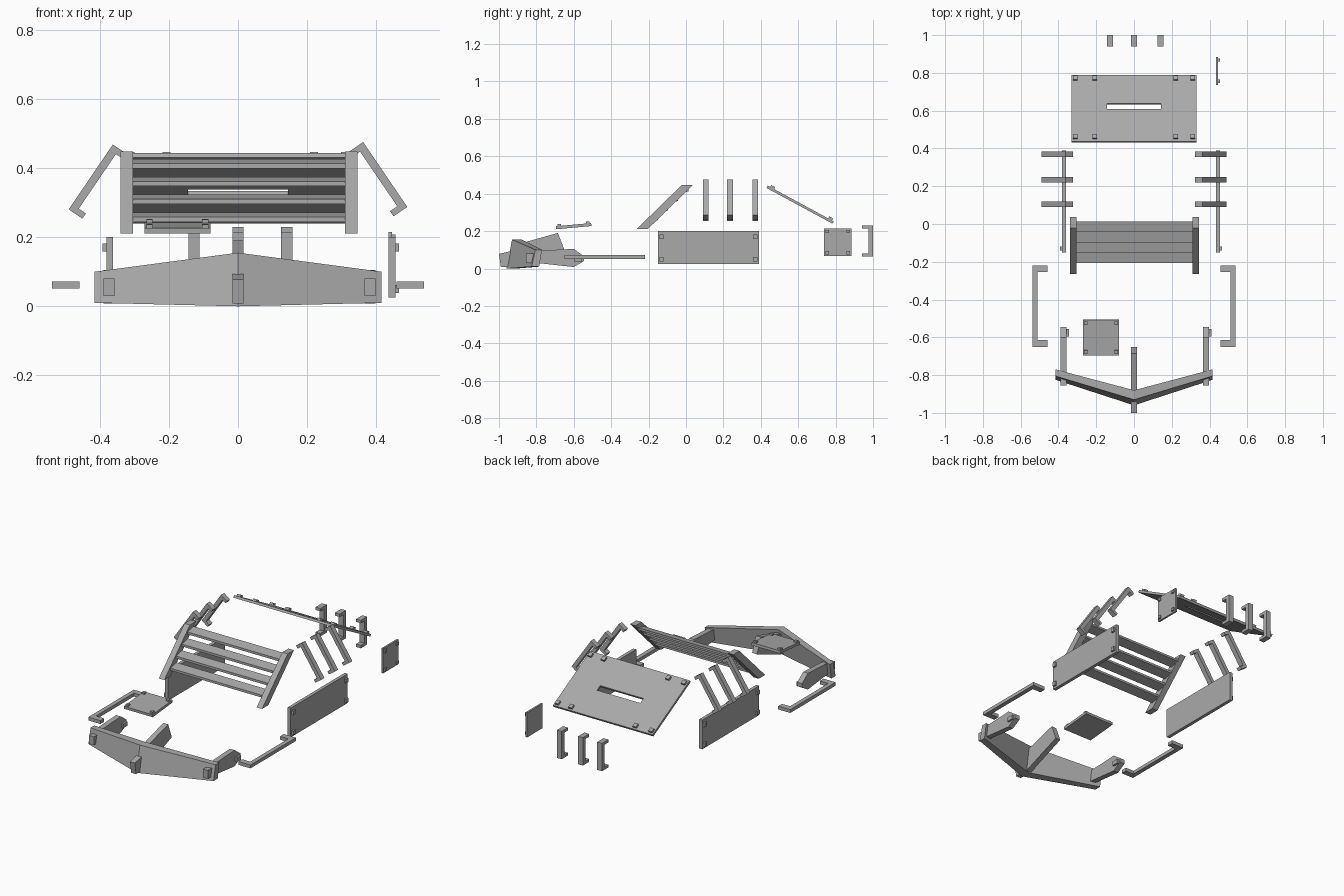
import bpy
import bmesh
import math
from mathutils import Vector

cube = bpy.data.objects.get("Cube")
if cube:
    bpy.data.objects.remove(cube)

grey = bpy.data.materials.new("primer grey")
grey.use_nodes = True
grey.diffuse_color = (0.4, 0.4, 0.4, 1)
grey.node_tree.nodes["Principled BSDF"].inputs["Base Color"].default_value = (0.4, 0.4, 0.4, 1)


def finish(name, bm):
    bmesh.ops.recalc_face_normals(bm, faces=bm.faces)
    mesh = bpy.data.meshes.new(name)
    bm.to_mesh(mesh)
    bm.free()
    mesh.materials.append(grey)
    obj = bpy.data.objects.new(name, mesh)
    bpy.context.collection.objects.link(obj)
    return obj


def loft(name, rings):
    """Solid skinned through matching rings of points, capped at both ends."""
    bm = bmesh.new()
    loops = [[bm.verts.new(p) for p in ring] for ring in rings]
    for a, b in zip(loops, loops[1:]):
        for i in range(len(a)):
            j = (i + 1) % len(a)
            bm.faces.new((a[i], a[j], b[j], b[i]))
    bm.faces.new(loops[0])
    bm.faces.new(loops[-1])
    return finish(name, bm)


def extrude(name, axis, profile, low, high):
    """Profile in the plane across the axis, extruded from low to high."""
    def place(p, d):
        point = list(p)
        point.insert("xyz".index(axis), d)
        return Vector(point)
    return loft(name, [[place(p, d) for p in profile] for d in (low, high)])


def box(name, x, y, z):
    return extrude(name, "z", [(x[0], y[0]), (x[1], y[0]), (x[1], y[1]), (x[0], y[1])], *z)


def around(c, half):
    return (c - half, c + half)


def channel(corner, along, inward, length, depth, bar, tab):
    """U-shaped outline: a straight bar with a tab at each end."""
    c, u, v = Vector(corner), Vector(along).normalized(), Vector(inward).normalized()
    steps = ((0, 0), (length, 0), (length, depth), (length - tab, depth),
             (length - tab, bar), (tab, bar), (tab, depth), (0, depth))
    return [c + u * s + v * t for s, t in steps]


# Front bumper with a V-shaped plan, hook and rear brace
end = [(-0.805, 0.10), (-0.825, 0.01), (-0.785, 0.01), (-0.77, 0.10)]
middle = [(-0.93, 0.155), (-0.96, 0.0), (-0.905, 0.0), (-0.88, 0.155)]
loft("front_bumper", [[(x, y, z) for y, z in ring]
                      for x, ring in ((-0.415, end), (0, middle), (0.415, end))])
extrude("bumper_hook", "x", [(-1, 0.078), (-0.99, 0.008), (-0.94, 0.008), (-0.93, 0.095)], -0.016, 0.016)
extrude("bumper_brace", "x", [(-0.9, 0.13), (-0.685, 0.19), (-0.65, 0.1), (-0.9, 0.005)], -0.016, 0.016)

# Bumper side arms with their front blocks and pins
arm = [(-0.80, 0.095), (-0.6, 0.105), (-0.545, 0.065), (-0.545, 0.04), (-0.6, 0.008), (-0.80, 0.03)]
for side, x in (("right", -0.373), ("left", 0.382)):
    extrude(side + "_bumper_arm", "x", arm, x - 0.016, x + 0.016)
    box(side + "_bumper_block", around(x, 0.016), (-0.855, -0.80), (0.03, 0.08))
    box(side + "_arm_pin", (x + 0.016, x + 0.028), (-0.595, -0.555), (0.035, 0.06))

# Side steps
for side, s in (("right", -1), ("left", 1)):
    extrude(side + "_side_step", "z",
            channel((0.538 * s, -0.22), (0, -1), (-s, 0), 0.43, 0.08, 0.026, 0.035), 0.052, 0.072)

# Flat side panels with outer tabs
for side, s, x in (("right", -1, -0.361), ("left", 1, 0.435)):
    outer = x + 0.02 * s
    box(side + "_side_panel", sorted((x, outer)), (-0.15, 0.39), (0.025, 0.2))
    for y in (-0.13, 0.37):
        for z in (0.05, 0.17):
            box(side + "_panel_tab", sorted((outer, outer + 0.011 * s)), around(y, 0.011), around(z, 0.012))

# Small rear side plate
box("rear_side_plate", (0.435, 0.446), (0.737, 0.885), (0.067, 0.215))
for y in (0.755, 0.868):
    for z in (0.085, 0.198):
        box("rear_plate_tab", (0.446, 0.455), around(y, 0.009), around(z, 0.009))


def on_slope(front, back):
    """Maps distance along a slope and height above it to y, z points."""
    f = Vector(front)
    u = (Vector(back) - f).normalized()
    n = Vector((-u.y, u.x))
    return lambda s, h: f + u * s + n * h, (Vector(back) - f).length


def slab(name, at, x, s, h):
    extrude(name, "x", [at(s[0], h[0]), at(s[1], h[0]), at(s[1], h[1]), at(s[0], h[1])], *x)


# Bonnet hatch
at, size = on_slope((-0.695, 0.226), (-0.507, 0.243))
slab("bonnet_hatch", at, (-0.27, -0.08), (0, size), (-0.016, 0))
for x in (-0.256, -0.095):
    for s in (0.018, size - 0.018):
        slab("hatch_tab", at, around(x, 0.009), around(s, 0.009), (0, 0.01))

# Rear window board: four strips leaving a centre slot
at, size = on_slope((0.437, 0.443), (0.79, 0.252))
slot = (size * 0.485, size * 0.57)
for name, x, s in (("board_front", (-0.332, 0.33), (0, slot[0])),
                   ("board_back", (-0.332, 0.33), (slot[1], size)),
                   ("board_right", (-0.332, -0.144), slot),
                   ("board_left", (0.144, 0.33), slot)):
    slab(name, at, x, s, (-0.014, 0))
for x in (-0.312, -0.207, 0.22, 0.31):
    for s in (0.027, size - 0.022):
        slab("board_tab", at, around(x, 0.012), around(s, 0.012), (0, 0.012))

# Slatted windscreen screen
rail = [(-0.265, 0.21), (-0.205, 0.21), (0.037, 0.447), (-0.022, 0.447)]
for side, x in (("right", -0.322), ("left", 0.327)):
    extrude(side + "_screen_rail", "x", rail, x - 0.018, x + 0.018)
for i in range(4):
    y, z = 0.013 - 0.0545 * i, 0.426 - 0.0515 * i
    extrude("screen_slat", "x", [(y, z), (y, z - 0.013), (y - 0.056, z - 0.027), (y - 0.056, z - 0.013)],
            -0.305, 0.31)

# Side window bars, leaning inward
for side, s, top in (("right", -1, 0.468), ("left", 1, 0.475)):
    outline = channel((0.362 * s, top), (0.128 * s, -0.188), (-0.188 * s, -0.128), 0.227, 0.048, 0.023, 0.018)
    for y in (0.105, 0.235, 0.37):
        extrude(side + "_window_bar", "y", [(p.x, p.y) for p in outline], y - 0.015, y + 0.015)

# Upright rear brackets
for x in (-0.127, 0.0, 0.141):
    extrude("rear_bracket", "x", channel((1.0, 0.063), (0, 1), (-1, 0), 0.167, 0.06, 0.025, 0.017),
            x - 0.016, x + 0.016)
